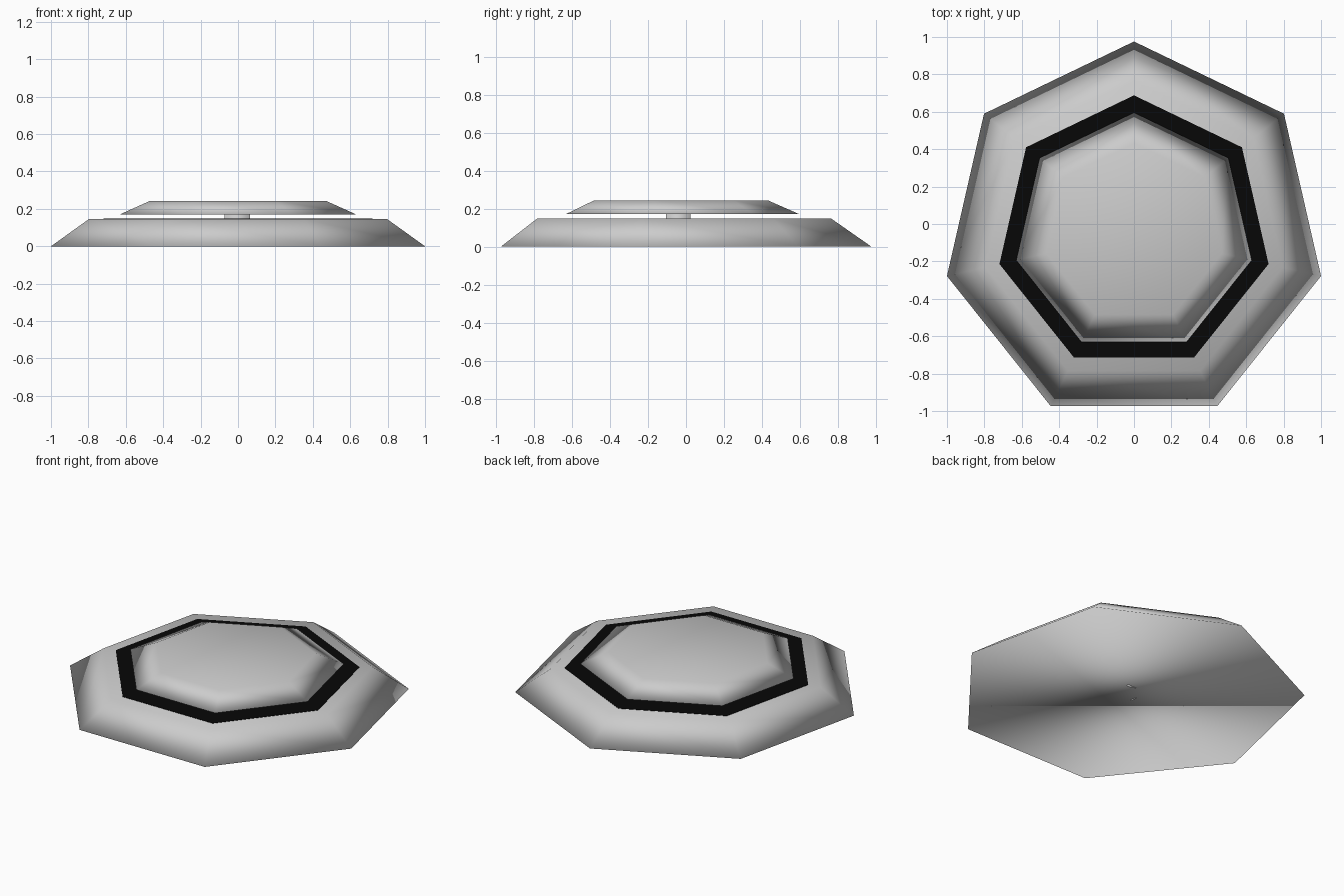
import bpy

if "Cube" in bpy.data.objects:
    bpy.data.objects.remove(bpy.data.objects["Cube"])

CENTRE_Y = -0.05  # heptagon centre, so its bounds are centred on y = 0


def heptagon(name, r_bottom, r_top, z0, z1, smooth=True):
    """Seven-sided tapered slab with one corner pointing to +y."""
    bpy.ops.mesh.primitive_cone_add(
        vertices=7, radius1=r_bottom, radius2=r_top, depth=z1 - z0,
        location=(0, CENTRE_Y, (z0 + z1) / 2))
    obj = bpy.context.object
    obj.name = name
    if smooth:
        bpy.ops.object.shade_smooth()
    return obj


# wide bevelled base
heptagon("base", 1.0257, 0.815, 0, 0.147)

# thin black inlay on top of the base, seen as a ring around the button
inlay = heptagon("black_inlay", 0.738, 0.738, 0.1465, 0.149, smooth=False)
black = bpy.data.materials.new("black")
black.diffuse_color = (0.002, 0.002, 0.002, 1)
black.use_nodes = True
black.node_tree.nodes["Principled BSDF"].inputs["Base Color"].default_value = black.diffuse_color
inlay.data.materials.append(black)

# raised bevelled button
heptagon("button", 0.646, 0.482, 0.171, 0.243)

# square post that carries the button
bpy.ops.mesh.primitive_cube_add(size=1, location=(-0.004, -0.041, 0.0875))
post = bpy.context.object
post.name = "post"
post.scale = (0.135, 0.13, 0.175)
bpy.ops.object.shade_smooth()
